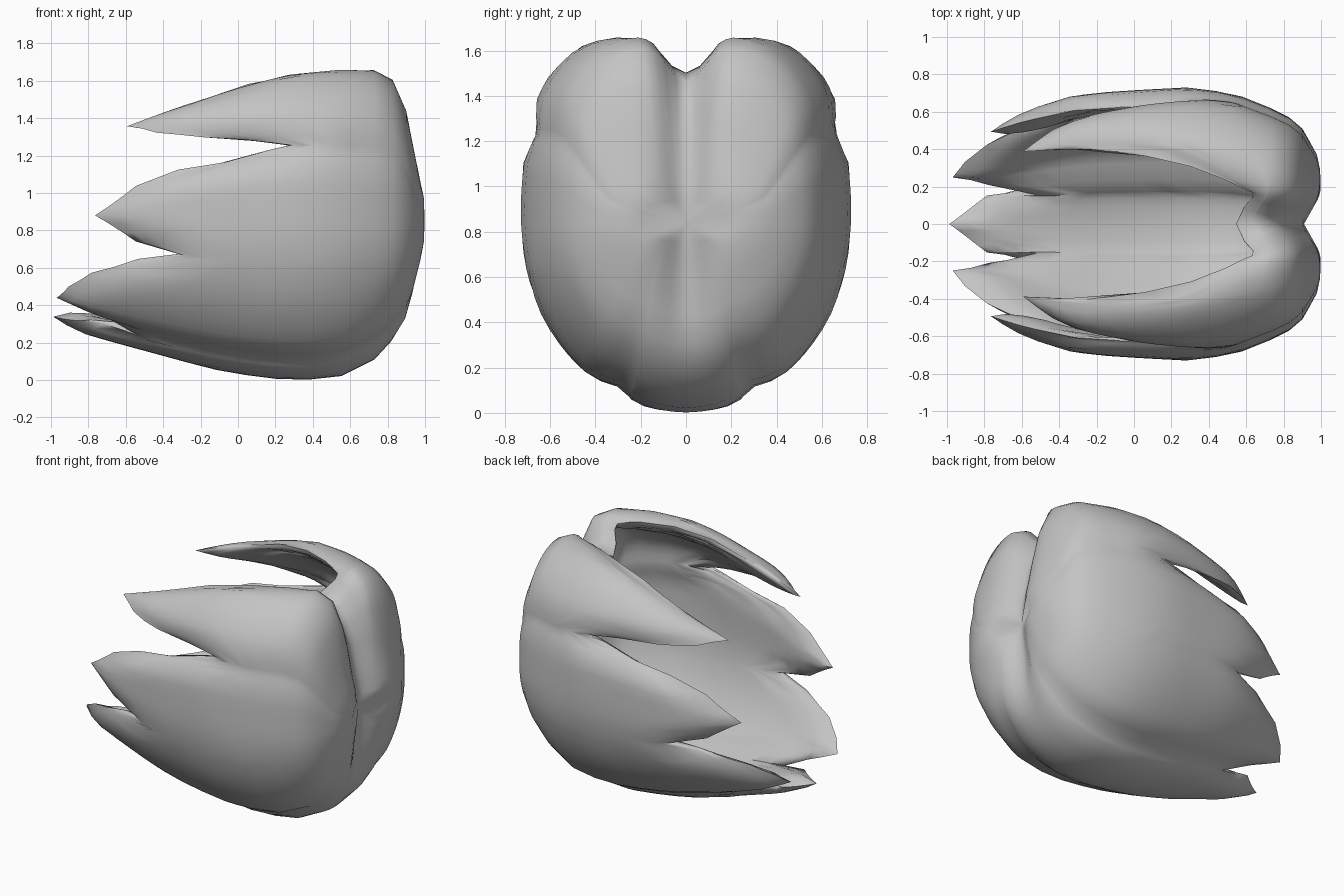
import bpy, bmesh, math
from mathutils import Vector
from mathutils.geometry import intersect_point_line

if "Cube" in bpy.data.objects:
    bpy.data.objects.remove(bpy.data.objects["Cube"])

MID = 0.84  # height of the shell's long axis

# Stations along the axis: x, half width, top z, bottom z
STATIONS = [
    (1.004, 0.0, 0.84, 0.84), (1.004, 0.09, 0.89, 0.80), (1.002, 0.19, 0.94, 0.75),
    (0.995, 0.29, 1.00, 0.69), (0.978, 0.37, 1.07, 0.60), (0.94, 0.44, 1.26, 0.43),
    (0.90, 0.51, 1.46, 0.31), (0.83, 0.57, 1.62, 0.21), (0.73, 0.62, 1.675, 0.11),
    (0.53, 0.70, 1.695, 0.01), (0.28, 0.73, 1.70, -0.003), (0.05, 0.718, 1.67, 0.025),
    (-0.15, 0.705, 1.61, 0.06), (-0.33, 0.685, 1.56, 0.11), (-0.57, 0.61, 1.49, 0.175),
    (-0.77, 0.545, 1.42, 0.23), (-1.0, 0.45, 1.34, 0.29)]

# Jagged rim on one side: angle from the bottom (degrees), x where the shell ends
RIM = [
    (0, -1.0), (19.5, -0.80), (21, -0.60), (25.8, -0.79), (37.7, -0.985),   # bottom tufts
    (50, -0.92), (61.4, -0.80), (71.8, -0.55), (76, -0.33),
    (81, -0.56), (94, -0.78), (107.4, -0.56), (112.8, -0.33), (114.5, -0.10),  # side tuft
    (116.5, 0.15), (117.5, 0.28),
    (120.5, 0.05), (125, -0.20), (132, -0.45), (141.4, -0.61),              # top tuft
    (145, -0.40), (147.5, -0.20), (149.5, 0.05), (155, 0.30), (161, 0.50),
    (167.5, 0.65), (171, 0.67), (175.5, 0.65), (180, 0.62)]


def smoothstep(a, b, v):
    t = max(0.0, min(1.0, (v - a) / (b - a)))
    return t * t * (3 - 2 * t)


def bump(v, width):
    return math.exp(-(v / width) ** 2)


def station(x):
    for a, b in zip(STATIONS, STATIONS[1:]):
        if x >= b[0] and a[0] > b[0]:
            f = (a[0] - x) / (a[0] - b[0])
            return [p + (q - p) * f for p, q in zip(a[1:], b[1:])]
    return STATIONS[-1][1:]


def surface(deg, x):
    """Point of the outer shell at an angle round the axis."""
    w, top, bottom = station(x)
    s, c = math.sin(math.radians(deg)), math.cos(math.radians(deg))
    n = 2 if c > 0 else 3                       # boxier above the middle
    r = (abs(s) ** n + abs(c) ** n) ** (-1 / n)
    # seams under the top tuft and beside the bottom tuft
    r *= 1 - 0.03 * bump(abs(deg) - 116, 5) - 0.045 * bump(abs(deg) - 26, 6)
    y = w * r * s
    z = MID - c * r * ((MID - bottom) if c > 0 else (top - MID))
    # groove down the middle of the back
    g = bump(y, 0.105)
    gx = 0.095 * g * smoothstep(0.1, 0.7, z) * smoothstep(0.3, 0.8, x)
    gz = 0.16 * g * smoothstep(1.2, 1.6, z)
    return Vector((x - gx, y, z - gz))


# Fill in the rim so no angular step is over 6 degrees, then mirror it
half = []
for (a, xa), (b, xb) in zip(RIM, RIM[1:]):
    steps = math.ceil((b - a) / 6)
    half += [(a + (b - a) * i / steps, xa + (xb - xa) * i / steps) for i in range(steps)]
half.append(RIM[-1])
rows = half + [(-a, x) for a, x in reversed(half[1:-1])]

BACK = [s[0] for s in STATIONS[2:9]]
DIV = 12
outer = []
for deg, end in rows:
    # points crowd towards the rim so that it can roll over
    xs = BACK + [BACK[-1] + (end - BACK[-1]) * (1 - (1 - i / DIV) ** 1.25)
                 for i in range(1, DIV + 1)]
    outer.append([surface(deg, x) for x in xs])
rim = [r[-1] for r in outer]
N, M = len(outer), len(outer[0])


def rim_distance(p):
    best = 9.0
    for i in range(N):
        a, b = rim[i], rim[(i + 1) % N]
        q, t = intersect_point_line(p, a, b)
        q = a if t < 0 else b if t > 1 else q
        best = min(best, (p - q).length)
    return best


# Outer skin
bm = bmesh.new()
pole = bm.verts.new((0.909, 0, MID))
grid = [[bm.verts.new(p) for p in row] for row in outer]


def skin(pole, grid):
    for i in range(N):
        a, b = grid[i], grid[(i + 1) % N]
        bm.faces.new((pole, a[0], b[0]))
        for j in range(M - 1):
            bm.faces.new((a[j], a[j + 1], b[j + 1], b[j]))


skin(pole, grid)
bm.normal_update()
sign = 1 if pole.normal.x > 0 else -1
normals = {v: v.normal.copy() * sign for v in bm.verts}

# Inner skin: offset inward, thinning to nothing at the rim; outer skin rolls in
inner = []
for row in grid:
    line = []
    for j, v in enumerate(row):
        d = 0.0 if j == M - 1 else rim_distance(v.co)
        n, p = normals[v], v.co.copy()
        roll = 0.05 * (1 - min(1, d / 0.16)) ** 2
        v.co = p - n * roll
        if j == M - 1:
            line.append(v)
        else:
            thick = 0.05 + 0.07 * min(1, math.sqrt(d / 0.13))
            line.append(bm.verts.new(p - n * thick))
    inner.append(line)
inner_pole = bm.verts.new((0.80, 0, MID))
skin(inner_pole, inner)
bmesh.ops.recalc_face_normals(bm, faces=bm.faces)

mesh = bpy.data.meshes.new("spiky_shell")
bm.to_mesh(mesh)
bm.free()
shell = bpy.data.objects.new("spiky_shell", mesh)
bpy.context.collection.objects.link(shell)

grey = bpy.data.materials.new("plain_grey")
grey.diffuse_color = (0.55, 0.55, 0.55, 1)
grey.use_nodes = True
grey.node_tree.nodes["Principled BSDF"].inputs["Base Color"].default_value = grey.diffuse_color
mesh.materials.append(grey)

bpy.context.view_layer.objects.active = shell
shell.select_set(True)
bpy.ops.object.shade_smooth_by_angle(angle=math.radians(75))
